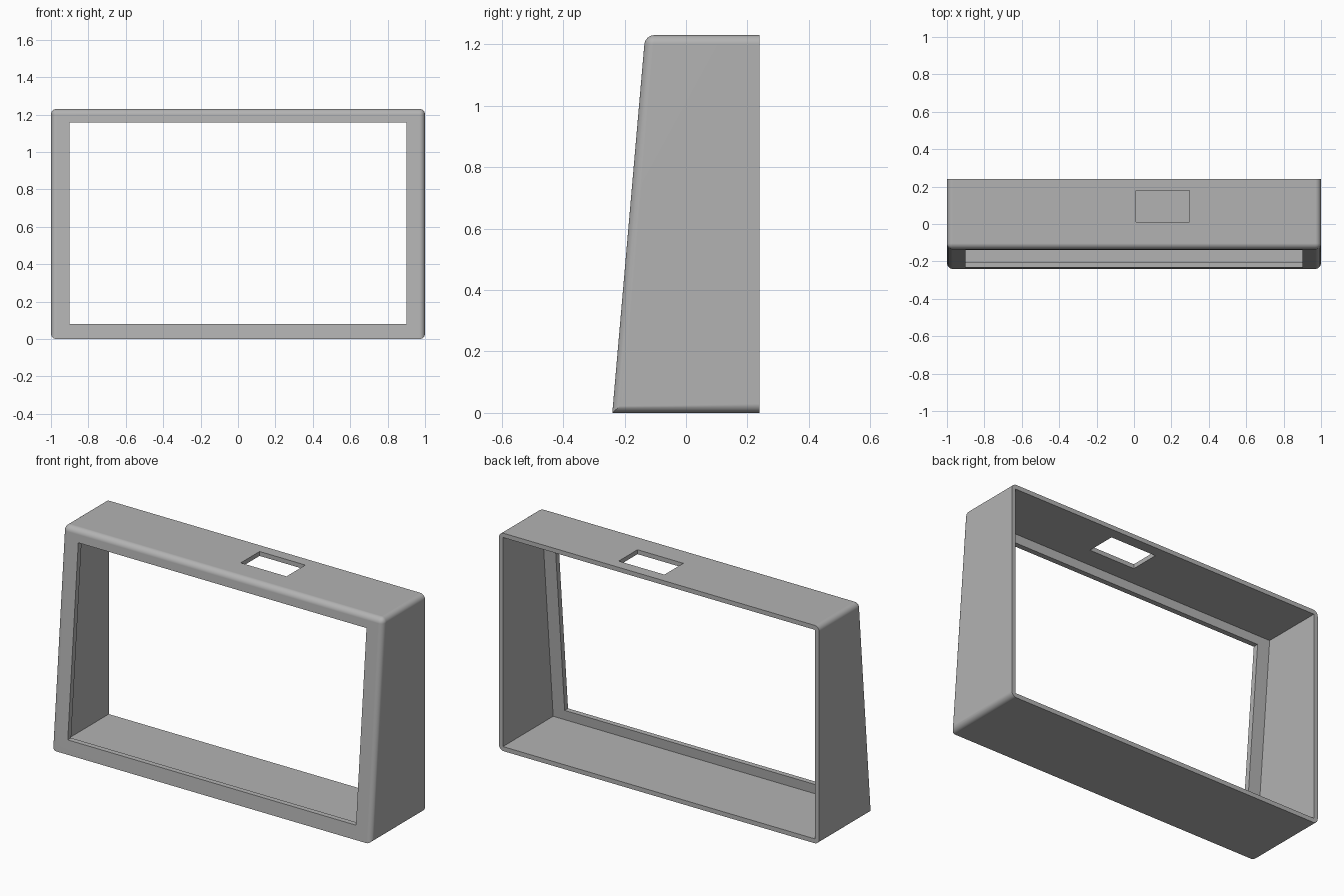
import bpy, bmesh, math

if "Cube" in bpy.data.objects:
    bpy.data.objects.remove(bpy.data.objects["Cube"], do_unlink=True)

HEIGHT, BACK, WALL, PANEL, ROUND = 1.23, 0.24, 0.025, 0.03, 0.03


def front_y(z):
    """Depth of the sloping front at height z."""
    return -0.24 + 0.107 * z / HEIGHT


def prism(name, half_width, profile, centre=0):
    """Extrude a (y, z) profile sideways along x."""
    bm = bmesh.new()
    face = bm.faces.new([bm.verts.new((centre - half_width, y, z)) for y, z in profile])
    ext = bmesh.ops.extrude_face_region(bm, geom=[face])
    moved = [v for v in ext["geom"] if isinstance(v, bmesh.types.BMVert)]
    bmesh.ops.translate(bm, verts=moved, vec=(2 * half_width, 0, 0))
    bmesh.ops.recalc_face_normals(bm, faces=bm.faces)
    mesh = bpy.data.meshes.new(name)
    bm.to_mesh(mesh)
    bm.free()
    obj = bpy.data.objects.new(name, mesh)
    bpy.context.collection.objects.link(obj)
    return obj


def box_profile(y0, y1, z0, z1):
    return [(y0, z0), (y1, z0), (y1, z1), (y0, z1)]


# Wedge-shaped housing; back rim and lower front edge stay crisp
housing = prism("housing", 1, [(front_y(0), 0), (BACK, 0), (BACK, HEIGHT), (front_y(HEIGHT), HEIGHT)])
bm = bmesh.new()
bm.from_mesh(housing.data)
rounded = []
for e in bm.edges:
    a, b = (v.co for v in e.verts)
    on_back = min(a.y, b.y) > BACK - 0.01
    front_bottom = max(a.z, b.z) < 0.01 and max(a.y, b.y) < 0
    if not on_back and not front_bottom:
        rounded.append(e)
bmesh.ops.bevel(bm, geom=rounded, offset=ROUND, offset_type='OFFSET',
                segments=6, profile=0.5, affect='EDGES', clamp_overlap=True)
bm.to_mesh(housing.data)
bm.free()

# Hollow open to the back, screen window and top slot
low, high = WALL, HEIGHT - WALL
cavity = prism("cavity_cutter", 1 - WALL, [
    (front_y(low) + PANEL, low), (BACK + 0.1, low),
    (BACK + 0.1, high), (front_y(high) + PANEL, high)])
window = prism("window_cutter", 0.9, box_profile(-0.4, 0, 0.08, 1.157))
slot = prism("slot_cutter", 0.143, box_profile(0.01, 0.178, 1.1, 1.4), centre=0.153)

bpy.ops.object.select_all(action='DESELECT')
bpy.context.view_layer.objects.active = housing
housing.select_set(True)
for cutter in (cavity, window, slot):
    mod = housing.modifiers.new(cutter.name, 'BOOLEAN')
    mod.operation, mod.solver, mod.object = 'DIFFERENCE', 'EXACT', cutter
    bpy.ops.object.modifier_apply(modifier=mod.name)
    bpy.data.objects.remove(cutter, do_unlink=True)

# Plain grey plastic
grey = bpy.data.materials.new("grey_plastic")
grey.use_nodes = True
colour = (0.45, 0.45, 0.45, 1)
grey.diffuse_color = colour
grey.node_tree.nodes["Principled BSDF"].inputs["Base Color"].default_value = colour
housing.data.materials.clear()
housing.data.materials.append(grey)

# Smooth rounded edges, flat panels
bpy.ops.object.shade_smooth_by_angle(angle=math.radians(30))
normals = housing.modifiers.new("flat_panels", 'WEIGHTED_NORMAL')
normals.keep_sharp = True
